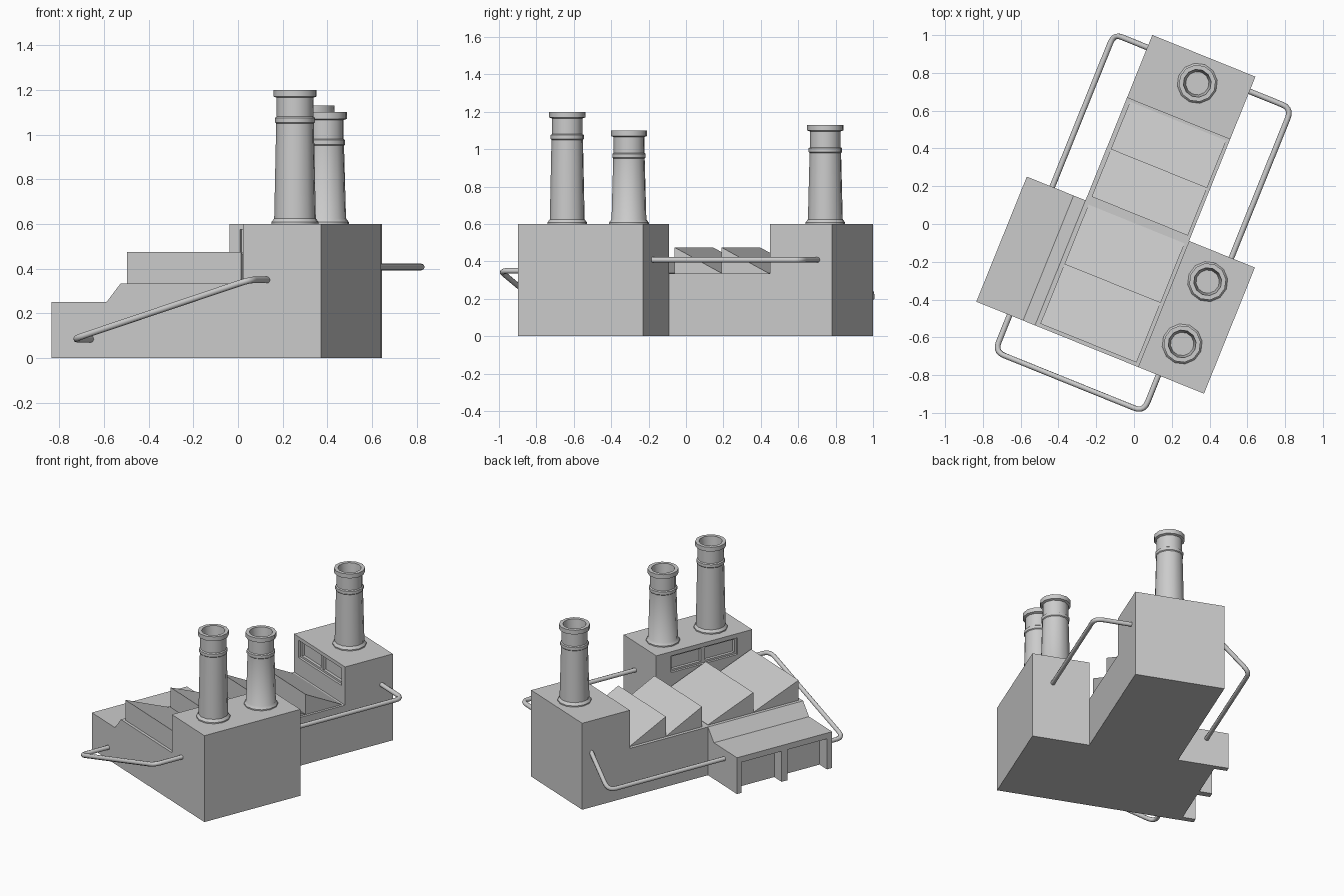
import bpy, bmesh, math
from mathutils import Vector

if "Cube" in bpy.data.objects:
    bpy.data.objects.remove(bpy.data.objects["Cube"])

TURN = -math.radians(22)   # whole plant is turned on the ground plane


def finish(name, bm):
    bmesh.ops.recalc_face_normals(bm, faces=bm.faces)
    me = bpy.data.meshes.new(name)
    bm.to_mesh(me)
    bm.free()
    ob = bpy.data.objects.new(name, me)
    bpy.context.collection.objects.link(ob)
    ob.rotation_euler.z = TURN
    return ob


def prism(name, profile, a, b, axis):
    """Extrude a profile of (other axis, z) points from a to b along axis."""
    bm = bmesh.new()
    vs = [bm.verts.new((a, p, z) if axis == 'x' else (p, a, z)) for p, z in profile]
    face = bm.faces.new(vs)
    ext = bmesh.ops.extrude_face_region(bm, geom=[face])
    d = Vector((b - a, 0, 0)) if axis == 'x' else Vector((0, b - a, 0))
    bmesh.ops.translate(bm, vec=d, verts=[v for v in ext['geom'] if isinstance(v, bmesh.types.BMVert)])
    return finish(name, bm)


def box(name, x0, x1, y0, y1, z0, z1):
    return prism(name, [(y0, z0), (y1, z0), (y1, z1), (y0, z1)], x0, x1, 'x')


def activate(ob):
    bpy.ops.object.select_all(action='DESELECT')
    ob.select_set(True)
    bpy.context.view_layer.objects.active = ob


def cut(ob, *dims):
    cutter = box("cutter", *dims)
    cutter.hide_render = True
    mod = ob.modifiers.new("cut", 'BOOLEAN')
    mod.operation = 'DIFFERENCE'
    mod.solver = 'EXACT'
    mod.object = cutter
    activate(ob)
    bpy.ops.object.modifier_apply(modifier=mod.name)
    bpy.data.objects.remove(cutter)


def chimney(name, wx, wy, top):
    """Lathed stack at a world position, with flared foot, band and hollow lip."""
    c, s = math.cos(-TURN), math.sin(-TURN)
    x, y = c * wx - s * wy, s * wx + c * wy
    prof = [(.107, .59), (.107, .608), (.094, .625), (.085, top - .15), (.09, top - .145),
            (.09, top - .125), (.083, top - .12), (.083, top - .035), (.098, top - .03),
            (.098, top), (.074, top), (.062, top - .12)]
    bm = bmesh.new()
    n = 12
    rings = [[bm.verts.new((x + r * math.cos(2 * math.pi * i / n),
                            y + r * math.sin(2 * math.pi * i / n), z)) for i in range(n)]
             for r, z in prof]
    for lo, hi in zip(rings, rings[1:]):
        for i in range(n):
            j = (i + 1) % n
            bm.faces.new((lo[i], lo[j], hi[j], hi[i]))
    bm.faces.new(rings[0])
    bm.faces.new(rings[-1])
    ob = finish(name, bm)
    activate(ob)
    bpy.ops.object.shade_smooth_by_angle(angle=math.radians(35))


def pipe(name, pts, bend=.055):
    """Round tube along straight runs with rounded corners."""
    pts = [Vector(p) for p in pts]
    path = [pts[0]]
    for a, p, b in zip(pts, pts[1:], pts[2:]):
        s, e = p + (a - p).normalized() * bend, p + (b - p).normalized() * bend
        for i in range(6):
            t = i / 5
            path.append(s * (1 - t) ** 2 + p * 2 * t * (1 - t) + e * t * t)
    path.append(pts[-1])
    cu = bpy.data.curves.new(name, 'CURVE')
    cu.dimensions = '3D'
    cu.bevel_depth = .015
    cu.bevel_resolution = 2
    sp = cu.splines.new('POLY')
    sp.points.add(len(path) - 1)
    for q, p in zip(sp.points, path):
        q.co = (*p, 1)
    ob = bpy.data.objects.new(name, cu)
    bpy.context.collection.objects.link(ob)
    ob.rotation_euler.z = TURN
    activate(ob)
    bpy.ops.object.convert(target='MESH')
    bpy.ops.object.shade_smooth_by_angle(angle=math.radians(50))


# Main hall
L, R, F, B = -.285, .304, -.694, .964
box("main_hall", L, R, F, .606, 0, .335)

# Sawtooth roofs: steep side to the front, slope falling to the back
for name, y0, y1 in (("front_saw_roof", -.675, .005), ("rear_saw_roof", .05, .592)):
    m = (y0 + y1) / 2
    prism(name, [(y0, .325), (y0, .475), (m, .337), (m, .475), (y1, .337), (y1, .325)],
          -.262, .287, 'x')

# Rear tower with a window band facing the front
rear = box("rear_tower", L, R, .606, B, 0, .6)
cut(rear, -.235, .262, .55, .622, .455, .575)
for x0, x1 in ((-.22, 0), (.027, .247)):
    cut(rear, x0, x1, .6, .642, .468, .562)

# Side tower with a window band facing the saw roof
side = box("side_tower", R, .68, F, .026, 0, .6)
cut(side, .25, .32, -.585, -.085, .455, .57)
for y0, y1 in ((-.57, -.35), (-.32, -.1)):
    cut(side, .3, .34, y0, y1, .468, .557)

# Loading annex with sloped back edge and two door bays
annex = prism("loading_annex", [(-.62, 0), (L, 0), (L, .335), (-.353, .252), (-.62, .252)],
              F, .02, 'y')
for y0, y1 in ((-.655, -.36), (-.315, -.015)):
    cut(annex, -.7, -.535, y0, y1, -.1, .212)

# Chimneys
chimney("rear_chimney", .335, .745, 1.13)
chimney("side_chimney", .39, -.305, 1.10)
chimney("front_chimney", .255, -.635, 1.20)

# Outside pipes
pipe("right_pipe", [(.29, .88, .408), (.545, .88, .408), (.545, .01, .408)])
pipe("left_pipe", [(-.27, .893, .39), (-.475, .893, .19), (-.475, 0, .19)])
pipe("front_pipe", [(-.43, -.68, .085), (-.43, -.903, .085), (.42, -.903, .35), (.42, -.68, .35)])
